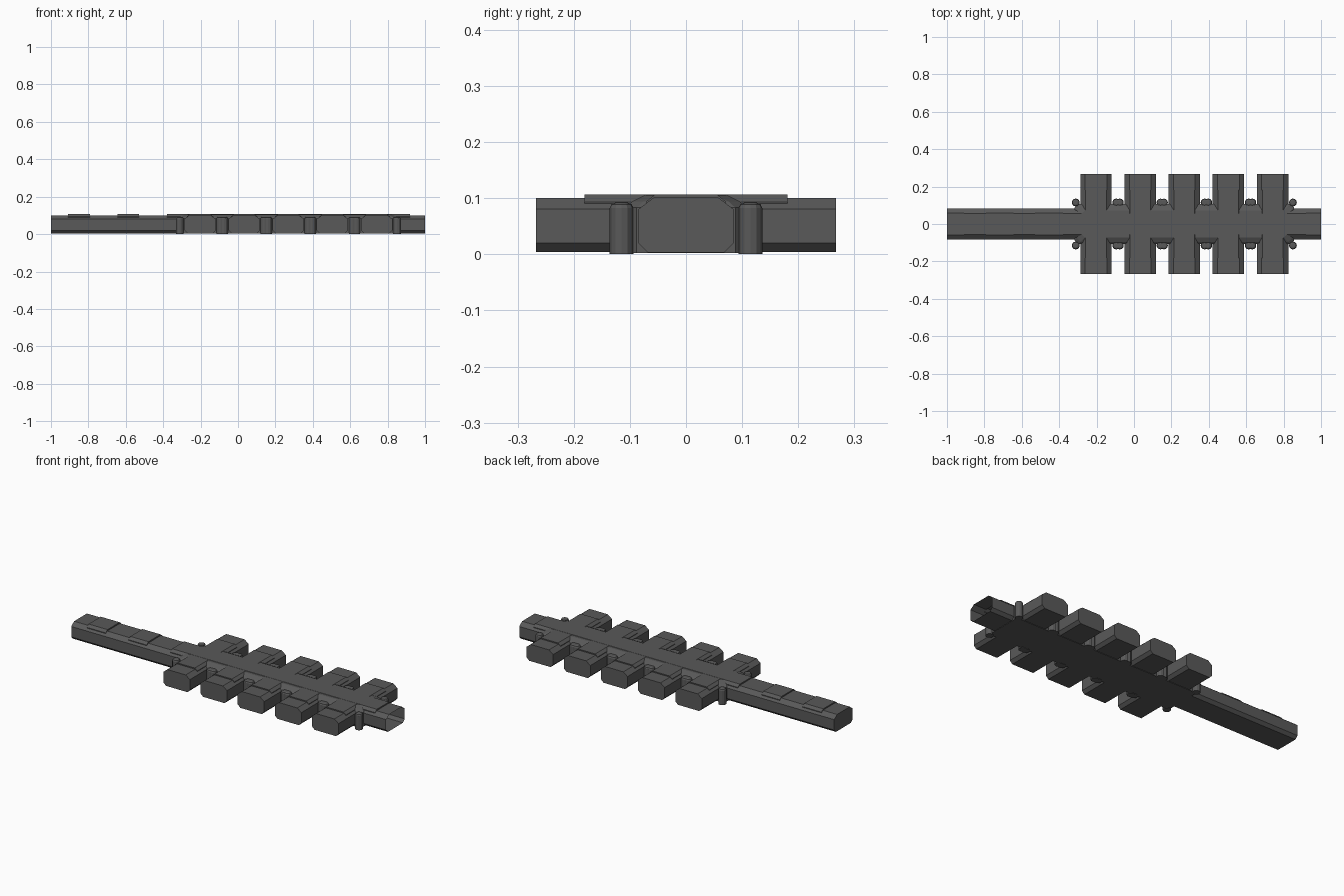
import bpy, bmesh
from mathutils import Vector

if "Cube" in bpy.data.objects:
    bpy.data.objects.remove(bpy.data.objects["Cube"])

CENTRES = [-0.203 + 0.236 * i for i in range(5)]
TUBE = [(-0.068, 0.004), (0.068, 0.004), (0.084, 0.02), (0.084, 0.08),
        (0.058, 0.1), (-0.058, 0.1), (-0.084, 0.08), (-0.084, 0.02)]
PANEL = [(-0.071, 0.06), (0.071, 0.06), (0.071, 0.094), (0.055, 0.107),
         (-0.055, 0.107), (-0.071, 0.094)]

dark = bpy.data.materials.new("dark_grey")
dark.diffuse_color = (0.1, 0.1, 0.1, 1)
dark.use_nodes = True
dark.node_tree.nodes["Principled BSDF"].inputs["Base Color"].default_value = dark.diffuse_color


def loft(name, rings):
    """Closed solid through rings of equal point count."""
    bm = bmesh.new()
    vs = [[bm.verts.new(p) for p in r] for r in rings]
    n = len(rings[0])
    for a, b in zip(vs, vs[1:]):
        for i in range(n):
            bm.faces.new((a[i], a[(i + 1) % n], b[(i + 1) % n], b[i]))
    bm.faces.new(vs[0])
    bm.faces.new(vs[-1])
    bmesh.ops.recalc_face_normals(bm, faces=bm.faces)
    me = bpy.data.meshes.new(name)
    bm.to_mesh(me)
    bm.free()
    me.materials.append(dark)
    ob = bpy.data.objects.new(name, me)
    bpy.context.collection.objects.link(ob)
    return ob


def along_x(name, prof, x0, x1):
    return loft(name, [[(x, u, z) for u, z in prof] for x in (x0, x1)])


def along_y(name, prof, cx, y):
    return loft(name, [[(cx + u, s, z) for u, z in prof] for s in (-y, y)])


# main corridor
corridor = along_x("corridor", TUBE, -1, 1)
parts = []

# central hall with sloped roof edges
def hall_ring(inset, z):
    x0, x1, y = -0.318 + inset, 0.856 - inset, 0.108 - inset
    c = 0.02
    return [(x0 + c, -y, z), (x1 - c, -y, z), (x1, -y + c, z), (x1, y - c, z),
            (x1 - c, y, z), (x0 + c, y, z), (x0, y - c, z), (x0, -y + c, z)]

parts.append(loft("hall", [hall_ring(0, 0.002), hall_ring(0, 0.083),
                           hall_ring(0.012, 0.094), hall_ring(0.035, 0.1055)]))

# side branches with their raised roof strips
for i, cx in enumerate(CENTRES):
    parts.append(along_y(f"branch_{i}", [(u, z + 0.0003) for u, z in TUBE], cx, 0.267))
    parts.append(along_y(f"branch_roof_{i}", [(u, z - 0.0006) for u, z in PANEL], cx, 0.181))

# raised roof panels along the corridor
for i, (a, b) in enumerate([(-0.91, -0.79), (-0.645, -0.53), (-0.38, 0.92)]):
    parts.append(along_x(f"roof_panel_{i}", PANEL, a, b))

# round corner pillars with domed tops
def pillar(name, x, y):
    bm = bmesh.new()
    bmesh.ops.create_cone(bm, cap_ends=True, segments=12, radius1=0.021, radius2=0.021, depth=0.092)
    top = [e for e in bm.edges if all(v.co.z > 0 for v in e.verts)]
    bmesh.ops.bevel(bm, geom=top, offset=0.01, segments=2, profile=0.5, affect='EDGES')
    bmesh.ops.translate(bm, verts=bm.verts, vec=Vector((x, y, 0.0461)))
    me = bpy.data.meshes.new(name)
    bm.to_mesh(me)
    bm.free()
    me.materials.append(dark)
    ob = bpy.data.objects.new(name, me)
    bpy.context.collection.objects.link(ob)
    return ob

for i, cx in enumerate(CENTRES):
    for sx in (-1, 1):
        for sy in (-1, 1):
            parts.append(pillar(f"pillar_{i}", cx + sx * 0.1085, sy * 0.115))

# fuse everything into one hollow shell
group = bpy.data.collections.new("shell_parts")
bpy.context.scene.collection.children.link(group)
for p in parts:
    group.objects.link(p)
mod = corridor.modifiers.new("fuse", 'BOOLEAN')
mod.operation = 'UNION'
mod.operand_type = 'COLLECTION'
mod.collection = group
mod.solver = 'EXACT'
mod.use_self = True
bpy.context.view_layer.update()
fused = bpy.data.meshes.new_from_object(corridor.evaluated_get(bpy.context.evaluated_depsgraph_get()))
corridor.modifiers.clear()
corridor.data = fused
for p in parts:
    bpy.data.objects.remove(p)
bpy.data.collections.remove(group)

# open the right-hand end
bm = bmesh.new()
bm.from_mesh(fused)
ends = [f for f in bm.faces if f.calc_center_median().x > 0.999]
bmesh.ops.delete(bm, geom=ends, context='FACES')
bm.to_mesh(fused)
bm.free()
